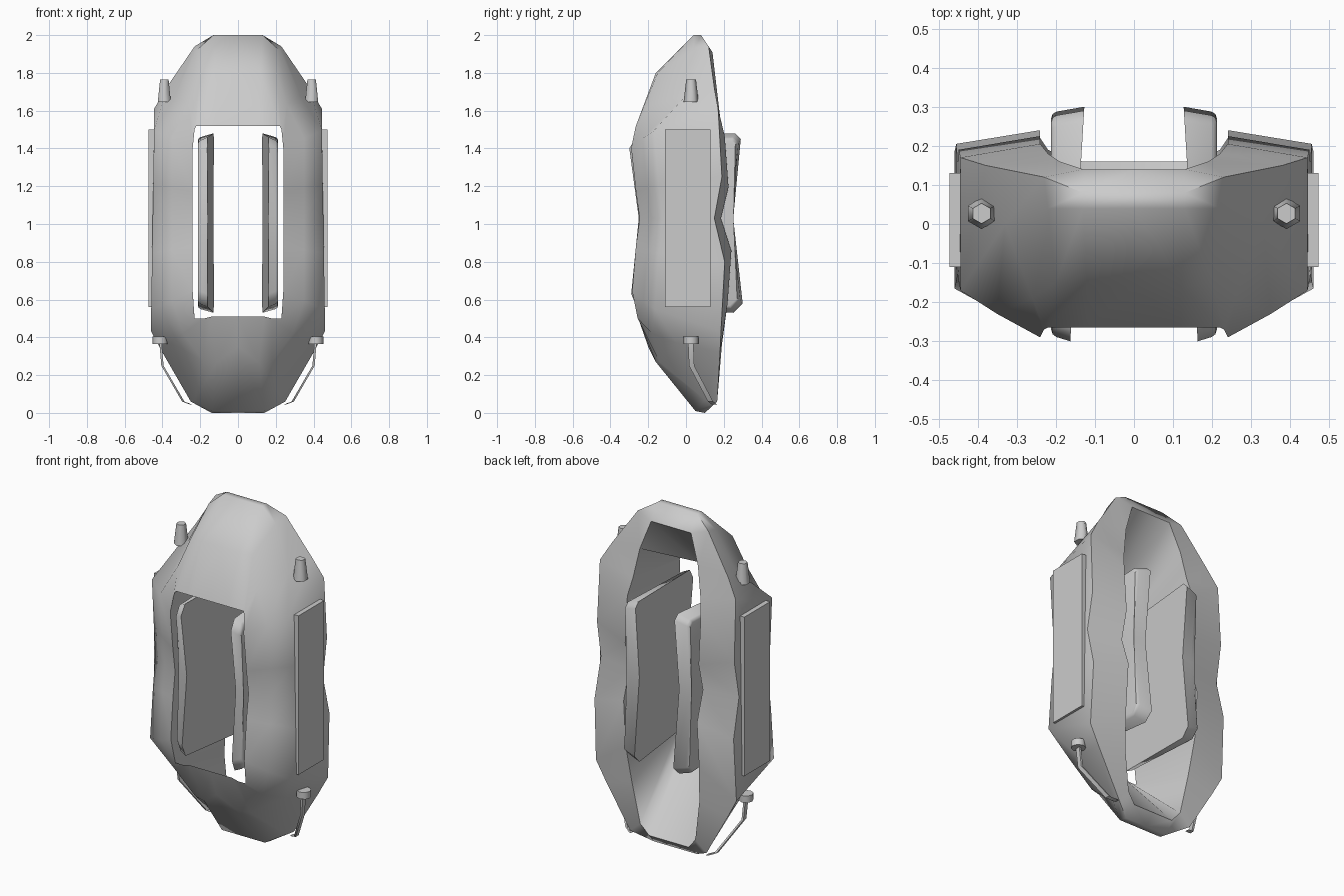
import bpy, bmesh, math
from mathutils import Vector

if "Cube" in bpy.data.objects:
    bpy.data.objects.remove(bpy.data.objects["Cube"])

GREY = bpy.data.materials.new("plain_grey")
GREY.use_nodes = True
COLOUR = (0.6, 0.6, 0.6, 1)
GREY.diffuse_color = COLOUR
GREY.node_tree.nodes["Principled BSDF"].inputs["Base Color"].default_value = COLOUR


def mirror(bm):
    """Add the opposite half and weld it along the centre."""
    geom = bm.verts[:] + bm.edges[:] + bm.faces[:]
    copies = bmesh.ops.duplicate(bm, geom=geom)["geom"]
    for item in copies:
        if isinstance(item, bmesh.types.BMVert):
            item.co.x *= -1
    bmesh.ops.remove_doubles(bm, verts=bm.verts, dist=0.0005)


def finish(name, bm, angle=35):
    """Mirror the half shape, then turn it into a shaded object."""
    mirror(bm)
    bmesh.ops.recalc_face_normals(bm, faces=bm.faces)
    mesh = bpy.data.meshes.new(name)
    bm.to_mesh(mesh)
    bm.free()
    mesh.materials.append(GREY)
    ob = bpy.data.objects.new(name, mesh)
    bpy.context.collection.objects.link(ob)
    bpy.ops.object.select_all(action='DESELECT')
    ob.select_set(True)
    bpy.context.view_layer.objects.active = ob
    bpy.ops.object.shade_smooth_by_angle(angle=math.radians(angle))


def skin(bm, sections):
    """Join neighbouring closed sections with quads."""
    rings = [[bm.verts.new(point) for point in section] for section in sections]
    for a, b in zip(rings, rings[1:]):
        for i in range(len(a)):
            j = (i + 1) % len(a)
            bm.faces.new((a[i], a[j], b[j], b[i]))
    return rings


def centre_section(section):
    return [(0, y, z) for x, y, z in section]


def pillar_section(z, back, front):
    """Side pillar, with its height drawn in towards the opening."""
    middle = 1.03
    rise = z - middle
    flank = .465 - .013 * z
    return [(flank, back, z), (flank, front + .12, middle + rise * .8),
            (.35, front + .06, middle + rise * .73),
            (.24, front, middle + rise * .64),
            (.24, back + .035, middle + rise * .75)]


# Frame: each section runs back rim, outer front, slope, opening edge, inner back rim
hood = [
    [(.13, .08, 2), (.13, .04, 2), (.12, -.16, 1.8), (.12, -.265, 1.52), (.13, .14, 1.91)],
    [(.23, .12, 1.94), (.22, .04, 1.92), (.2, -.15, 1.8), (.22, -.265, 1.52), (.19, .16, 1.74)],
    [(.38, .15, 1.72), (.33, 0, 1.68), (.26, -.19, 1.63), (.23, -.27, 1.5), (.22, .18, 1.57)],
]
chin = [
    [(.4, .18, .32), (.35, -.05, .37), (.29, -.18, .42), (.23, -.256, .5), (.22, .19, .36)],
    [(.25, .165, .06), (.23, .1, .07), (.18, -.14, .27), (.18, -.256, .5), (.18, .17, .12)],
    [(.14, .1, 0), (.14, .05, .01), (.11, -.16, .27), (.14, -.256, .51), (.13, .16, .06)],
]
waves = [(1.61, .17, -.29), (1.25, .19, -.265), (1.03, .15, -.245),
         (.8, .205, -.265), (.43, .185, -.285)]
pillar = [pillar_section(*wave) for wave in waves]
chin_centre = centre_section(chin[-1])
chin_centre[2] = (0, -.2, .35)

bm = bmesh.new()
skin(bm, [centre_section(hood[0])] + hood + pillar + chin + [chin_centre])
finish("frame", bm, 65)

# Waisted inner pads, thicker towards the back, with a drawn-in rounded outer side
outline = [(-.265, 1.46), (-.3, 1.4), (-.25, 1.03), (-.29, .63), (-.26, .56),
           (.25, .53), (.3, .58), (.25, 1.03), (.29, 1.45), (.26, 1.48)]
bm = bmesh.new()
inner, outer = skin(bm, [[(.145 - .06 * y, y, z) for y, z in outline],
                         [(.212, y * .95, 1 + (z - 1) * .95) for y, z in outline]])
bm.faces.new(inner)
outside = bm.faces.new(outer[::-1])
bmesh.ops.bevel(bm, geom=list(outside.edges), offset=.014, segments=2,
                profile=.5, affect='EDGES')
finish("inner_pads", bm, 60)

# Flat panels on the outer sides
bm = bmesh.new()
bmesh.ops.create_cube(bm, size=1)
bmesh.ops.scale(bm, verts=bm.verts, vec=Vector((.045, .24, .94)))
bmesh.ops.translate(bm, verts=bm.verts, vec=Vector((.45, .01, 1.03)))
finish("side_panels", bm)


def studs(name, centre, bottom, top, height, sides):
    bm = bmesh.new()
    bmesh.ops.create_cone(bm, cap_ends=True, segments=sides,
                          radius1=bottom, radius2=top, depth=height)
    bmesh.ops.translate(bm, verts=bm.verts, vec=Vector(centre))
    finish(name, bm, 65)


studs("shoulder_knobs", (.39, .027, 1.705), .04, .026, .12, 6)
studs("cable_sockets", (.412, .027, .385), .04, .04, .04, 8)

# Thin flat cables running from the sockets to the underside
path = [(.41, .025, .37), (.4, .03, .25), (.29, .13, .06), (.25, .15, .045)]
corners = [(-1, -1), (1, -1), (1, 1), (-1, 1)]
bm = bmesh.new()
ends = skin(bm, [[(x + .006 * i, y + .014 * j, z) for i, j in corners] for x, y, z in path])
bm.faces.new(ends[0])
bm.faces.new(ends[-1][::-1])
finish("cables", bm)
